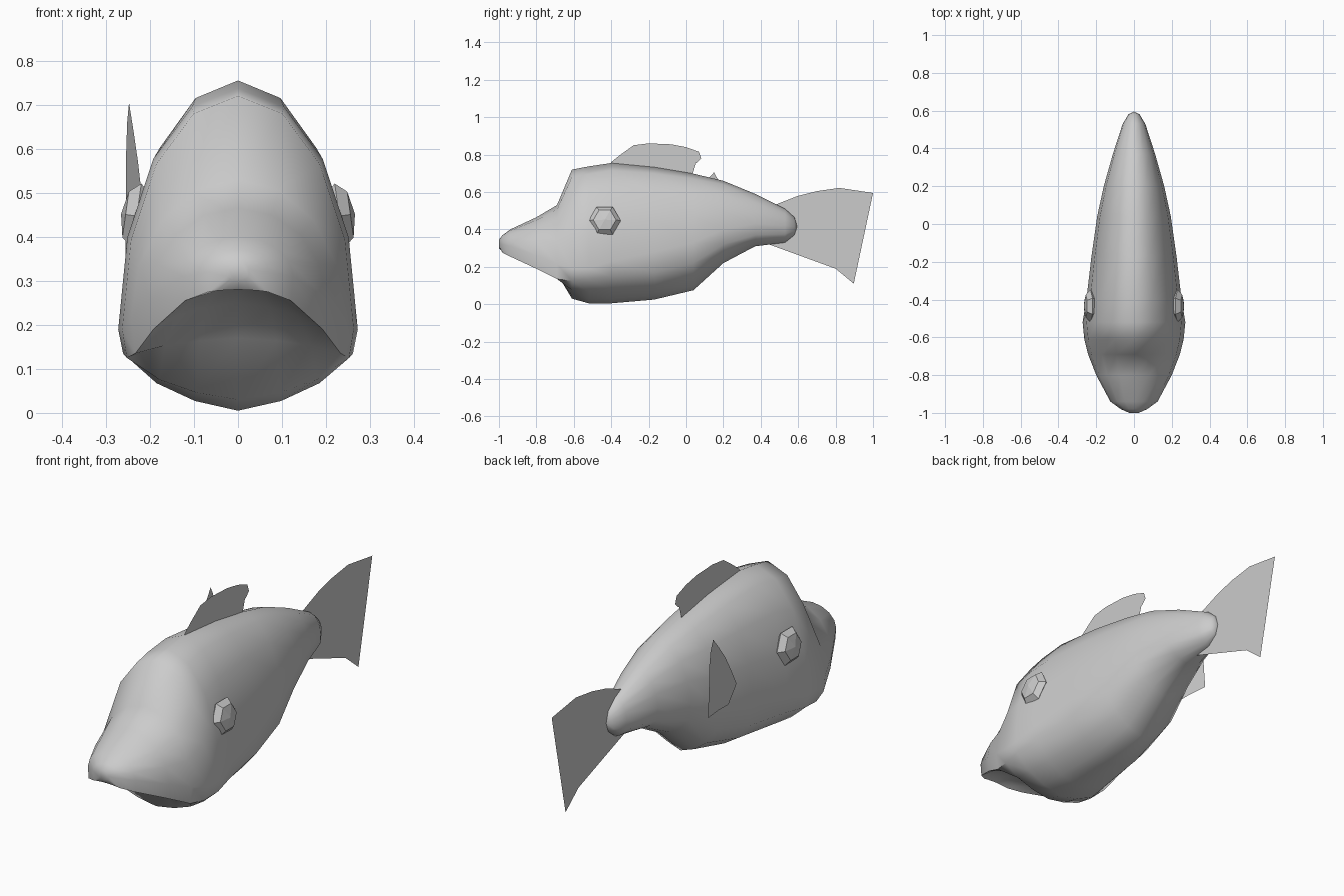
import bpy, bmesh, math
from mathutils import Matrix

if "Cube" in bpy.data.objects:
    bpy.data.objects.remove(bpy.data.objects["Cube"])


def make_object(name, bm, smooth=None):
    bmesh.ops.recalc_face_normals(bm, faces=bm.faces)
    mesh = bpy.data.meshes.new(name)
    bm.to_mesh(mesh)
    bm.free()
    ob = bpy.data.objects.new(name, mesh)
    bpy.context.collection.objects.link(ob)
    if smooth:
        bpy.ops.object.select_all(action='DESELECT')
        ob.select_set(True)
        bpy.context.view_layer.objects.active = ob
        bpy.ops.object.shade_smooth_by_angle(angle=math.radians(smooth))
    return ob


# Body stations: y, top z, half width, z of widest point, lower rim z, belly centre z
stations = [
    (-1.00, .345, .025, .325, .31, .30),
    (-.98, .37, .07, .32, .275, .28),
    (-.94, .40, .125, .31, .255, .295),
    (-.80, .465, .20, .26, .19, .25),
    (-.69, .53, .243, .215, .135, .17),
    (-.61, .72, .263, .19, .125, .03),
    (-.52, .737, .272, .19, .135, .005),
    (-.40, .755, .252, .23, .15, .005),
    (-.17, .733, .225, .28, .17, .025),
    (.04, .698, .195, .33, .22, .075),
    (.20, .66, .16, .40, .32, .22),
    (.37, .59, .112, .43, .37, .31),
    (.53, .51, .06, .42, .375, .33),
    (.58, .465, .03, .415, .39, .37),
]


def half_ring(top, hw, zw, rim, low):
    pts = []
    for i in range(5):
        t = math.radians(22.5 * i)
        pts.append((hw * math.sin(t), zw + (top - zw) * math.cos(t)))
    for fx, fz in ((.96, 0), (.68, .52), (.36, .83), (0, 1)):
        pts.append((hw * fx, rim + (low - rim) * fz))
    return pts


# Body lofted through the stations, with the mouth hollow under the snout
bm = bmesh.new()
rings = []
for y, *shape in stations:
    half = half_ring(*shape)
    loop = half + [(-x, z) for x, z in half[-2:0:-1]]
    rings.append([bm.verts.new((x, y, z)) for x, z in loop])
n = len(rings[0])
for a, b in zip(rings, rings[1:]):
    for i in range(n):
        j = (i + 1) % n
        bm.faces.new((a[i], a[j], b[j], b[i]))
bm.faces.new(rings[0])
tip = bm.verts.new((0, .595, .415))
for i in range(n):
    bm.faces.new((rings[-1][i], rings[-1][(i + 1) % n], tip))
make_object("body", bm, 60)


# Flat fins drawn in the side plane
def fin(name, outline, x_of_y=lambda y: 0):
    bm = bmesh.new()
    face = bm.faces.new([bm.verts.new((x_of_y(y), y, z)) for y, z in outline])
    bmesh.ops.triangulate(bm, faces=[face])
    make_object(name, bm)


fin("dorsal_fin", [(-.40, .74), (-.40, .76), (-.35, .80), (-.28, .85), (-.20, .86),
                   (-.08, .855), (0, .84), (.07, .815), (.082, .78), (.06, .757),
                   (.035, .75), (.02, .72), (.03, .68)])
fin("tail_fin", [(.46, .525), (.60, .58), (.70, .605), (.82, .622), (1.0, .595),
                 (.93, .55), (.90, .47), (.83, .457), (.86, .425), (.912, .405),
                 (.88, .32), (.88, .22), (.897, .11), (.80, .19), (.70, .25),
                 (.60, .29), (.43, .325)])
fin("side_fin", [(-.08, .40), (-.03, .48), (.03, .57), (.09, .64), (.15, .705),
                 (.175, .66), (.19, .58), (.19, .50), (.116, .437), (.17, .41),
                 (.20, .357), (.10, .35), (0, .335)],
    lambda y: -.222 - .17 * y)

# Faceted six-sided eyes, mirrored
for side, name in ((1, "right_eye"), (-1, "left_eye")):
    bm = bmesh.new()
    bmesh.ops.create_uvsphere(bm, u_segments=6, v_segments=4, radius=1)
    bm.transform(Matrix.Translation((side * .23, -.435, .447))
                 @ Matrix.Rotation(math.radians(-8 * side), 4, 'Y')
                 @ Matrix.Diagonal((.036, .086, .086, 1))
                 @ Matrix.Rotation(math.radians(90), 4, 'Y'))
    make_object(name, bm)
